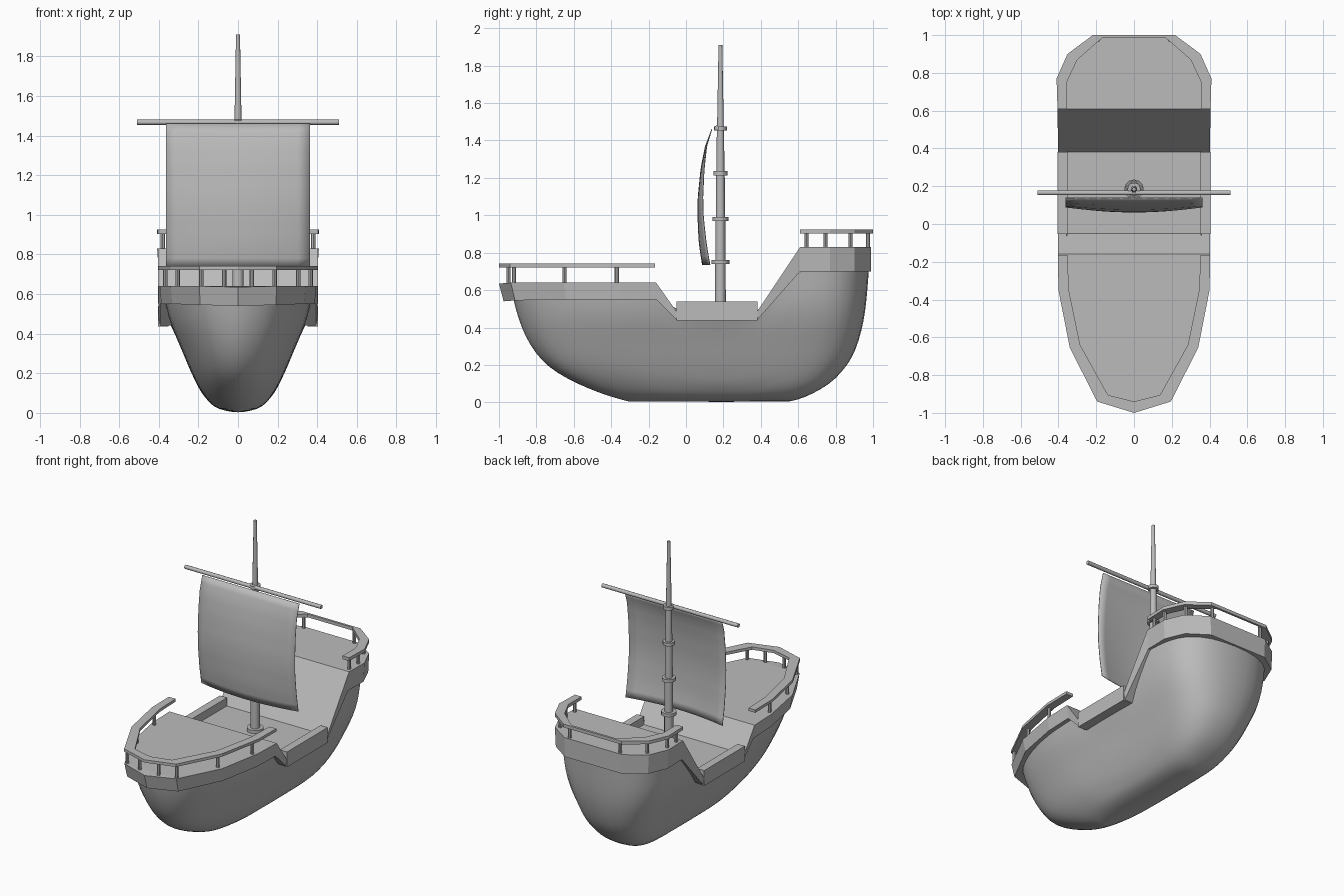
import bpy, bmesh, math
from mathutils import Vector, Matrix

if "Cube" in bpy.data.objects:
    bpy.data.objects.remove(bpy.data.objects["Cube"])

grey = bpy.data.materials.new("ship_grey")
grey.diffuse_color = (0.5, 0.5, 0.5, 1)
grey.use_nodes = True
grey.node_tree.nodes["Principled BSDF"].inputs["Base Color"].default_value = grey.diffuse_color


def interp(table, v, col=1):
    if v <= table[0][0]:
        return table[0][col]
    for a, b in zip(table, table[1:]):
        if v <= b[0]:
            return a[col] + (b[col] - a[col]) * (v - a[0]) / (b[0] - a[0])
    return table[-1][col]


def finish(name, bm, smooth=None):
    bmesh.ops.remove_doubles(bm, verts=bm.verts, dist=1e-5)
    bmesh.ops.recalc_face_normals(bm, faces=bm.faces)
    me = bpy.data.meshes.new(name)
    bm.to_mesh(me)
    bm.free()
    me.materials.append(grey)
    if smooth is not None:
        for p in me.polygons:
            p.use_smooth = True
        me.set_sharp_from_angle(angle=math.radians(smooth))
    ob = bpy.data.objects.new(name, me)
    bpy.context.collection.objects.link(ob)
    return ob


def box(name, lo, hi):
    bm = bmesh.new()
    bmesh.ops.create_cube(bm, size=1)
    for v in bm.verts:
        v.co = Vector([(l + h) / 2 + c * (h - l) for l, h, c in zip(lo, hi, v.co)])
    return finish(name, bm)


def rod(name, a, b, r1, r2, sides=12):
    a, b = Vector(a), Vector(b)
    bm = bmesh.new()
    rot = (b - a).to_track_quat('Z', 'Y').to_matrix().to_4x4()
    bmesh.ops.create_cone(bm, cap_ends=True, segments=sides, radius1=r1, radius2=r2,
                          depth=(b - a).length,
                          matrix=Matrix.Translation((a + b) / 2) @ rot)
    return finish(name, bm, 40)


def rail(name, outer, inner, z0, z1):
    # flat ribbon with rectangular section following a path
    bm = bmesh.new()
    secs = [[bm.verts.new((*p, z)) for p, z in ((o, z0), (o, z1), (i, z1), (i, z0))]
            for o, i in zip(outer, inner)]
    for s, t in zip(secs, secs[1:]):
        for k in range(4):
            j = (k + 1) % 4
            bm.faces.new((s[k], s[j], t[j], t[k]))
    bm.faces.new(secs[0])
    bm.faces.new(secs[-1])
    return finish(name, bm)


def mirrored(pts):
    left = [(-x, y) for x, y in reversed(pts) if x > 0]
    return left + pts


# hull: stacked waterlines; columns are z, bow y, stern y, half breadth
lines = [(0, -.29, .53, 0), (.012, -.34, .6, .08), (.03, -.41, .65, .125),
         (.1, -.6, .78, .185), (.21, -.78, .885, .24), (.37, -.88, .945, .305),
         (.45, -.905, .96, .345), (.55, -.935, .972, .37), (.72, -.95, .985, .385)]
hull_top = [(-1, .57), (-.16, .57), (-.05, .46), (.38, .46), (.61, .72), (1, .72)]
plan = [(0, -1), (.1, -.97), (.2, -.92), (.28, -.8), (.335, -.655), (.375, -.5),
        (.395, -.35), (.4, -.16), (.4, -.05), (.4, .15), (.4, .38), (.4, .5),
        (.4, .61), (.39, .77), (.335, .9), (.2, .98), (0, 1)]
ring_plan = plan + [(-x, y) for x, y in plan[-2:0:-1]]
bm = bmesh.new()
rings = []
for s in (0, .02, .06, .13, .22, .33, .46, .6, .75, .88, 1):
    ring = []
    for x, y in ring_plan:
        z = s * interp(hull_top, y)
        y0, y1, b = (interp(lines, z, c) for c in (1, 2, 3))
        ring.append(bm.verts.new((b * x / .4, y0 + (y1 - y0) * (y + 1) / 2, z)))
    rings.append(ring)
n = len(ring_plan)
for a, b in zip(rings, rings[1:]):
    for k in range(n):
        j = (k + 1) % n
        bm.faces.new((a[k], a[j], b[j], b[k]))
bmesh.ops.remove_doubles(bm, verts=bm.verts, dist=1e-5)
hull = finish("hull", bm, 180)
sub = hull.modifiers.new("round", 'SUBSURF')
sub.levels = sub.render_levels = 1

# upper band with the decks and ramps: x, y, bottom z, top z
band = [(0, -1, .54, .635), (.195, -.937, .545, .64), (.34, -.655, .55, .64),
        (.395, -.35, .55, .64), (.402, -.16, .55, .64), (.402, -.05, .44, .485),
        (.402, .38, .44, .485), (.405, .61, .70, .83), (.408, .77, .70, .83),
        (.352, .9, .70, .83), (.218, .99, .70, .83)]
bm = bmesh.new()
secs = []
for x, y, zb, zt in band:
    fy = .975 if y < -.5 else 1
    secs.append([bm.verts.new(c) for c in ((x, y, zt), (-x, y, zt),
                                           (-x * .98, y * fy, zb), (x * .98, y * fy, zb))])
for i, (s, t) in enumerate(zip(secs, secs[1:])):
    for k in range(4):
        j = (k + 1) % 4
        if i == 0 and k in (0, 2):      # triangles at the bow point
            bm.faces.new((s[k], t[j], t[k]))
        else:
            bm.faces.new((s[k], s[j], t[j], t[k]))
bm.faces.new(secs[-1])
finish("deck_band", bm)

# waist bulwarks
for sx, side in ((-1, "left"), (1, "right")):
    xs = sorted((sx * .35, sx * .404))
    box(side + "_bulwark", (xs[0], -.052, .437), (xs[1], .382, .54))

# bow and stern rails
rail("bow_rail",
     mirrored([(0, -1), (.195, -.94), (.34, -.655), (.40, -.35), (.403, -.165)]),
     mirrored([(0, -.94), (.138, -.905), (.285, -.64), (.345, -.35), (.352, -.165)]),
     .722, .741)
rail("stern_rail",
     mirrored([(.218, 1), (.352, .9), (.41, .77), (.405, .61)]),
     mirrored([(.168, .985), (.30, .87), (.356, .75), (.356, .61)]),
     .903, .925)

# rail posts
for sx, side in ((-1, "left"), (1, "right")):
    for x, y in ((.07, -.95), (.185, -.92), (.305, -.65), (.367, -.37)):
        rod(side + "_bow_post", (sx * x, y, .63), (sx * x, y, .73), .011, .011, 8)
    for x, y in ((.38, .645), (.38, .745), (.325, .88), (.19, .974)):
        rod(side + "_stern_post", (sx * x, y, .82), (sx * x, y, .91), .011, .011, 8)

# mast sections and collars
MY = .184
for z0, z1, r0, r1 in ((.47, .75, .029, .028), (.75, .98, .027, .026), (.98, 1.225, .025, .023),
                       (1.225, 1.465, .022, .019), (1.465, 1.91, .018, .010)):
    rod("mast_section", (0, MY, z0), (0, MY, z1), r0, r1)
for z, r in ((.50, .052), (.75, .048), (.98, .043), (1.225, .038), (1.465, .034)):
    rod("mast_collar", (0, MY, z - .011), (0, MY, z + .011), r, r)

# yard
rod("yard", (-.51, .165, 1.467), (.51, .165, 1.467), .013, .013, 10)

# billowing sail: z, centre y, edge y
sail = [(.735, .088, .128), (.85, .07, .108), (1.0, .063, .092), (1.1, .065, .09),
        (1.25, .08, .097), (1.37, .104, .111), (1.46, .138, .138)]
bm = bmesh.new()
rows = []
for i in range(17):
    z = .735 + (1.46 - .735) * i / 16
    c, e = interp(sail, z, 1), interp(sail, z, 2)
    rows.append([bm.verts.new((.363 * u / 6, c + (e - c) * (u / 6) ** 2, z))
                 for u in range(-6, 7)])
for a, b in zip(rows, rows[1:]):
    for k in range(12):
        bm.faces.new((a[k], a[k + 1], b[k + 1], b[k]))
cloth = finish("sail", bm, 60)
sol = cloth.modifiers.new("thickness", 'SOLIDIFY')
sol.thickness = .004
sol.offset = 0
